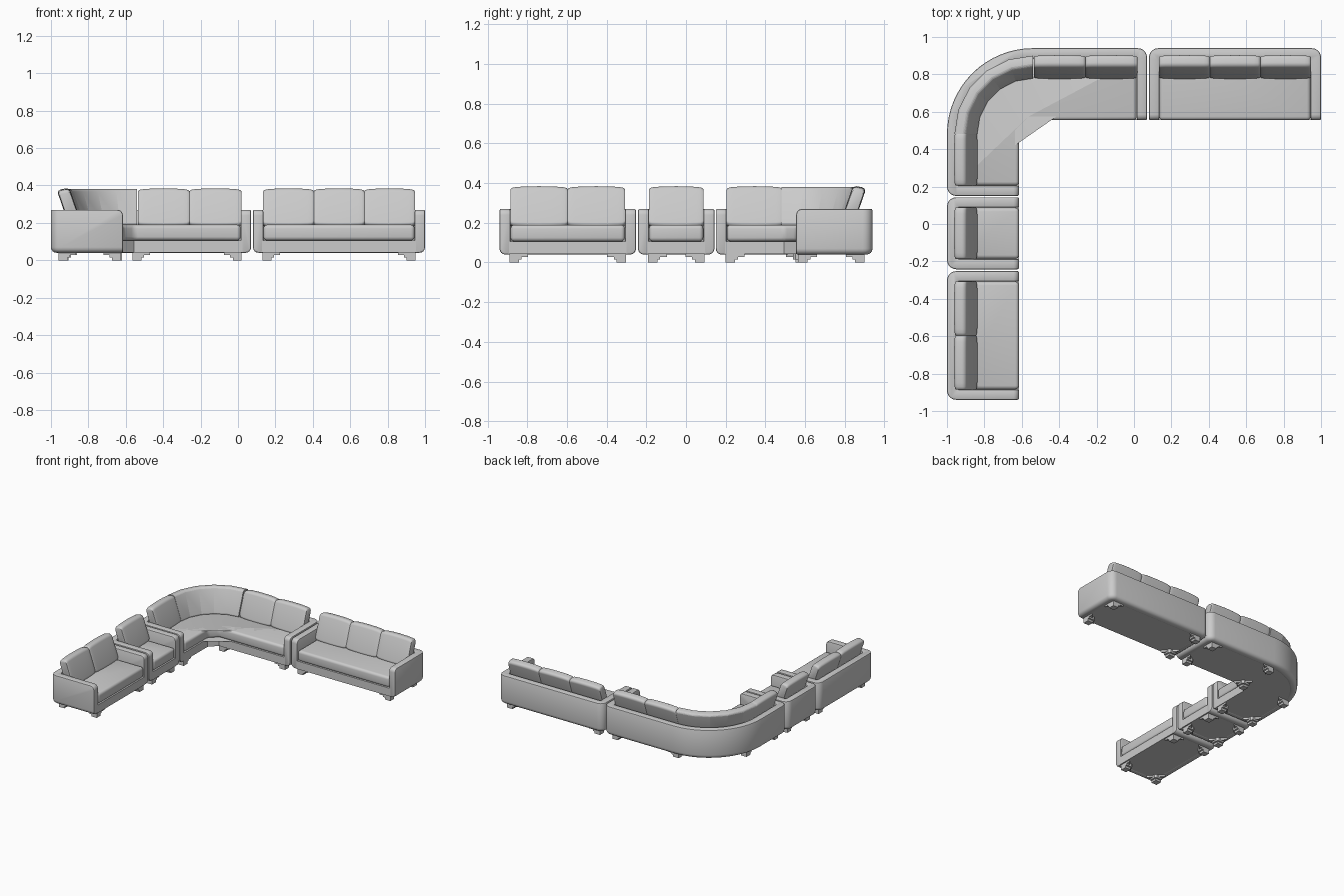
import bpy, bmesh, math
from mathutils import Vector, Matrix

if "Cube" in bpy.data.objects:
    bpy.data.objects.remove(bpy.data.objects["Cube"])

ARM, DEPTH = 0.055, 0.385


def finish(bm, name, M=Matrix(), angle=30):
    bmesh.ops.recalc_face_normals(bm, faces=bm.faces)
    bm.transform(M)
    me = bpy.data.meshes.new(name)
    bm.to_mesh(me)
    bm.free()
    ob = bpy.data.objects.new(name, me)
    bpy.context.collection.objects.link(ob)
    bpy.ops.object.select_all(action='DESELECT')
    ob.select_set(True)
    bpy.context.view_layer.objects.active = ob
    bpy.ops.object.shade_smooth_by_angle(angle=math.radians(angle))


def rounded(corners, closed=False):
    """Polyline of (x, y, radius) corners with the corners rounded off."""
    out, n = [], len(corners)
    for i, (x, y, r) in enumerate(corners):
        p = Vector((x, y))
        if r == 0:
            out.append(p)
            continue
        u = (Vector(corners[i - 1][:2]) - p).normalized()
        v = (Vector(corners[(i + 1) % n][:2]) - p).normalized()
        c, k = p + r * (u + v), 16 if r > 0.2 else 5
        for j in range(k + 1):
            t = j / k * math.pi / 2
            out.append(c - r * (v * math.cos(t) + u * math.sin(t)))
    return out


def prism(pts, z0, z1):
    bm = bmesh.new()
    low = [bm.verts.new((p[0], p[1], z0)) for p in pts]
    top = [bm.verts.new((p[0], p[1], z1)) for p in pts]
    n = len(pts)
    bm.faces.new(low)
    bm.faces.new(top)
    for i in range(n):
        j = (i + 1) % n
        bm.faces.new((low[i], low[j], top[j], top[i]))
    bmesh.ops.recalc_face_normals(bm, faces=bm.faces)
    return bm, low, top


def bevel(bm, edges, width, segs):
    bmesh.ops.bevel(bm, geom=edges, offset=width, offset_type='OFFSET', segments=segs,
                    profile=0.5, affect='EDGES', clamp_overlap=False)


def soften(bm, width, segs=3):
    bevel(bm, [e for e in bm.edges if e.calc_face_angle(0) > math.radians(40)], width, segs)


def body(name, outline, front, M):
    """Arm-and-back wall, base rail and seat cushion from one inset outline."""
    outer, inner = rounded(outline(0)), rounded(outline(ARM))
    n = len(outer)
    bm, low, top = prism(outer + inner[::-1], 0.04, 0.27)
    edges = [bm.edges.get((low[i], low[i + 1])) for i in range(n - 1)]
    edges += [bm.edges.get((top[n - 1], top[n])), bm.edges.get((top[-1], top[0]))]
    bevel(bm, edges, 0.03, 4)
    soften(bm, 0.008, 2)
    finish(bm, name + " arms and back", M)
    bm = prism(rounded(outline(0.042)) + front, 0.042, 0.106)[0]
    finish(bm, name + " base rail", M)
    bm = prism(rounded(outline(ARM + 0.001)) + front, 0.106, 0.19)[0]
    soften(bm, 0.02, 4)
    finish(bm, name + " seat cushion", M)


# leaning cushion section: distance from the outer back, height
SECTION = rounded([(0.168, 0.185, 0.02), (0.098, 0.386, 0.022),
                   (0.033, 0.372, 0.022), (0.103, 0.17, 0.02)])
MID = Vector((0.1, 0.278))


def loft(name, stations, M=Matrix(), angle=30):
    """Sweep the cushion section through (point, inward direction, scale) stations."""
    bm, rings = bmesh.new(), []
    for p, d, s in stations:
        ring = []
        for q in SECTION:
            q = MID + (q - MID) * s
            ring.append(bm.verts.new((p[0] + d[0] * q.x, p[1] + d[1] * q.x, q.y)))
        rings.append(ring)
    n = len(SECTION)
    for a, b in zip(rings, rings[1:]):
        for i in range(n):
            j = (i + 1) % n
            bm.faces.new((a[i], a[j], b[j], b[i]))
    bm.faces.new(rings[0])
    bm.faces.new(rings[-1])
    finish(bm, name, M, angle)


def back_cushion(name, a, b, d, M=Matrix()):
    a, b = Vector(a), Vector(b)
    half = [(0.0, 0.87), (0.015, 0.925), (0.05, 0.965), (0.12, 0.99), (0.28, 1.015)]
    prof = half + [(0.5, 1.025)] + [(1 - t, s) for t, s in half[::-1]]
    loft(name, [(a.lerp(b, t), d, s) for t, s in prof], M, 40)


def foot(name, x, y, sx, sy, M=Matrix()):
    """Block foot with stepped corner bracket, growing inward along sx, sy."""
    w = 0.048
    for part, pts, z0, z1 in (
            ("block", [(0, 0), (w, 0), (w, w), (0, w)], 0, 0.043),
            ("step", [(0, 0), (0.062, 0), (0.062, w), (w, 0.062), (0, 0.062)], 0.016, 0.043),
            ("bracket", [(0, 0), (0.095, 0), (0, 0.095)], 0.028, 0.043)):
        bm = prism([(x + sx * px, y + sy * py) for px, py in pts], z0, z1)[0]
        finish(bm, name + " foot " + part, M)


def straight_sofa(name, w, seats, M):
    def outline(d):
        r = max(0.05 - d, 0.012)
        return [(d, -DEPTH, 0), (d, -d, r), (w - d, -d, r), (w - d, -DEPTH, 0)]
    body(name, outline, [], M)
    step = (w - 2 * ARM) / seats
    for i in range(seats):
        x = ARM + i * step
        back_cushion(name + " back cushion", (x, 0), (x + step, 0), (0, -1), M)
    for x, sx in ((0.05, 1), (w - 0.05, -1)):
        for y, sy in ((-0.04, -1), (0.01 - DEPTH, 1)):
            foot(name, x, y, sx, sy, M)


# three straight units
turn = Matrix.Rotation(math.pi / 2, 4, 'Z')
straight_sofa("three seat sofa", 0.92, 3, Matrix.Translation((0.08, 0.94, 0)))
straight_sofa("armchair", 0.385, 1, Matrix.Translation((-1, -0.242, 0)) @ turn)
straight_sofa("two seat sofa", 0.688, 2, Matrix.Translation((-1, -0.94, 0)) @ turn)


# curved corner unit
def corner_outline(d):
    r = max(0.05 - d, 0.012)
    return [(0.07 - d, 0.555, 0), (0.07 - d, 0.94 - d, r), (-1 + d, 0.94 - d, 0.46 - d),
            (-1 + d, 0.15 + d, r), (-0.615, 0.15 + d, 0)]


body("corner sofa", corner_outline, [Vector((-0.615, 0.495)), Vector((-0.555, 0.555))], Matrix())
for a, b in ((0.018, -0.26), (-0.26, -0.535)):
    back_cushion("corner sofa back cushion", (a, 0.94), (b, 0.94), (0, -1))
back_cushion("corner sofa back cushion", (-1, 0.205), (-1, 0.488), (1, 0))
arc = []
for i in range(6):
    t = math.radians(90 + 18 * i)
    c, s = math.cos(t), math.sin(t)
    arc.append(((-0.54 + 0.46 * c, 0.48 + 0.46 * s), (-c, -s), 0.985))
loft("corner sofa curved back cushion", arc, angle=16)
for x, y, sx, sy in ((0.02, 0.9, -1, -1), (0.02, 0.565, -1, 1), (-0.565, 0.9, 1, -1),
                     (-0.565, 0.565, 1, 1), (-0.955, 0.6, 1, -1),
                     (-0.955, 0.2, 1, 1), (-0.62, 0.2, -1, 1)):
    foot("corner sofa", x, y, sx, sy)
